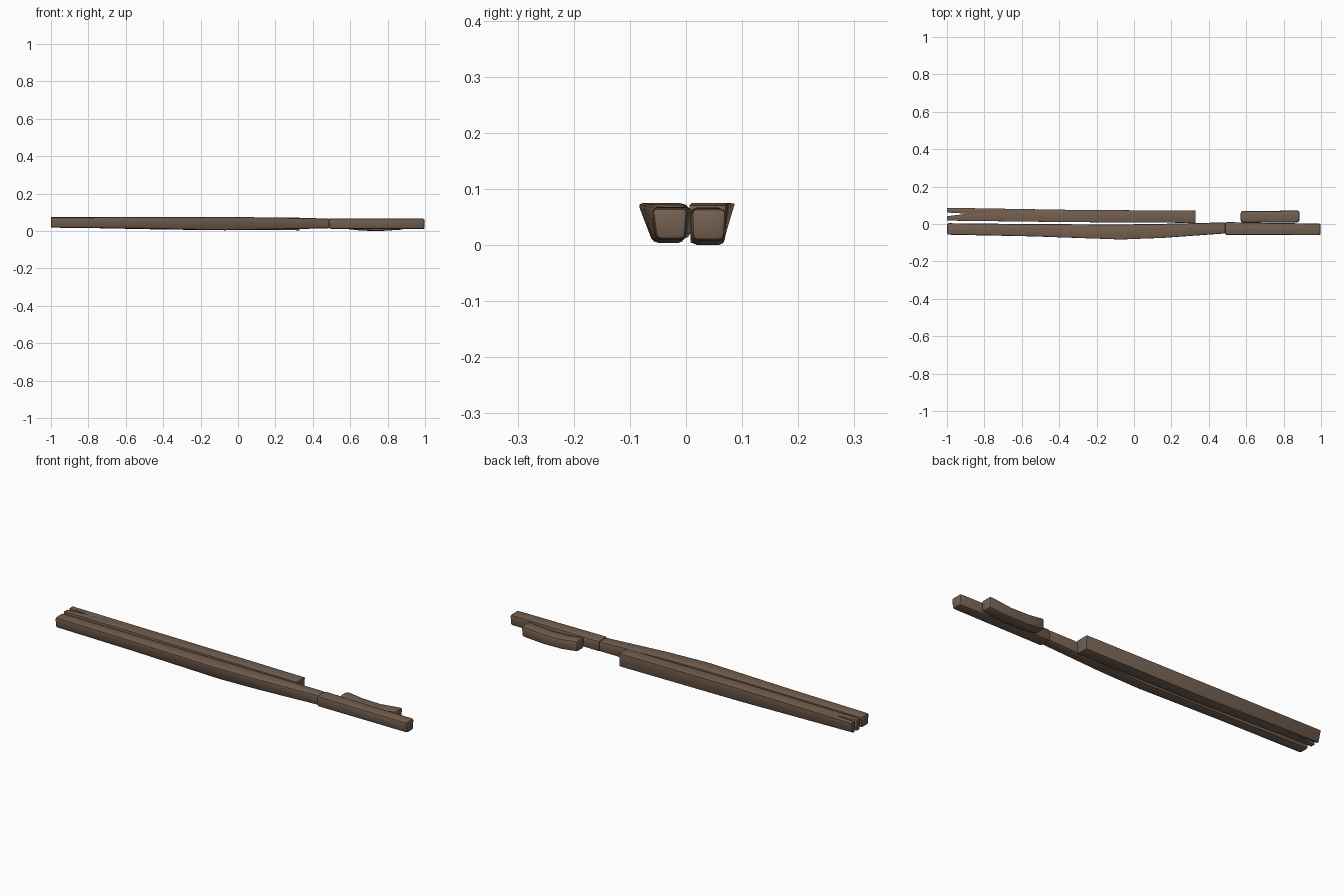
import bpy, bmesh, math

if "Cube" in bpy.data.objects:
    bpy.data.objects.remove(bpy.data.objects["Cube"])

wood = bpy.data.materials.new("weathered_brown_wood")
wood.diffuse_color = (0.175, 0.117, 0.082, 1)
wood.use_nodes = True
wood.node_tree.nodes["Principled BSDF"].inputs["Base Color"].default_value = wood.diffuse_color


def loft(name, sections):
    """Skin rings of (x, y_low, y_high, z_low, z_high, front_lean, back_lean).
    The leans pull the bottom corners inward."""
    bm = bmesh.new()
    rings = []
    for x, y0, y1, z0, z1, a, b in sections:
        pts = [(y0 + a, z0), (y1 - b, z0), (y1, z1), (y0, z1)]
        rings.append([bm.verts.new((x, y, z)) for y, z in pts])
    for r, s in zip(rings, rings[1:]):
        for i in range(4):
            j = (i + 1) % 4
            bm.faces.new((r[i], r[j], s[j], s[i]))
    bm.faces.new(rings[0][::-1])
    bm.faces.new(rings[-1])
    bmesh.ops.recalc_face_normals(bm, faces=bm.faces)
    me = bpy.data.meshes.new(name)
    bm.to_mesh(me)
    bm.free()
    me.materials.append(wood)
    ob = bpy.data.objects.new(name, me)
    bpy.context.collection.objects.link(ob)
    return ob


def finish(ob, width):
    """Worn, rounded edges and smooth shading."""
    bev = ob.modifiers.new("worn_edges", 'BEVEL')
    bev.width = width
    bev.segments = 2
    bev.limit_method = 'ANGLE'
    bev.angle_limit = math.radians(35)
    bpy.ops.object.select_all(action='DESELECT')
    ob.select_set(True)
    bpy.context.view_layer.objects.active = ob
    for m in list(ob.modifiers):
        bpy.ops.object.modifier_apply(modifier=m.name)
    bpy.ops.object.shade_smooth_by_angle(angle=math.radians(30))


# long front plank, bowed outward in the middle
front = loft("front_plank", [
    (-1.00, -0.058, 0.005, 0.018, 0.073, 0.006, 0.004),
    (-0.55, -0.068, 0.000, 0.013, 0.074, 0.014, 0.004),
    (-0.07, -0.086, -0.002, 0.004, 0.075, 0.027, 0.002),
    (0.15, -0.077, 0.001, 0.008, 0.073, 0.018, 0.002),
    (0.49, -0.051, 0.009, 0.014, 0.067, 0.004, 0.002)])
finish(front, 0.009)

# short plank continuing the front one
end = loft("front_end_plank", [
    (0.487, -0.060, 0.011, 0.012, 0.068, 0.004, 0.004),
    (0.75, -0.060, 0.006, 0.012, 0.067, 0.004, 0.004),
    (0.998, -0.061, 0.003, 0.010, 0.066, 0.008, 0.004)])
finish(end, 0.009)

# long back plank with a split at its left end
back = loft("back_plank", [
    (-1.00, 0.018, 0.087, 0.020, 0.074, 0.004, 0.016),
    (-0.35, 0.010, 0.076, 0.007, 0.075, 0.002, 0.008),
    (0.33, 0.006, 0.071, 0.004, 0.071, 0.002, 0.004)])
split = loft("split_cutter", [
    (-1.03, 0.041, 0.064, -0.05, 0.15, 0, 0),
    (-0.98, 0.044, 0.060, -0.05, 0.15, 0, 0),
    (-0.90, 0.054, 0.056, -0.05, 0.15, 0, 0)])
split.hide_render = True
cut = back.modifiers.new("split", 'BOOLEAN')
cut.operation = 'DIFFERENCE'
cut.solver = 'EXACT'
cut.object = split
finish(back, 0.010)
bpy.data.objects.remove(split)

# short broken piece behind, sagging in the middle
piece = loft("back_short_piece", [
    (0.570, 0.008, 0.069, 0.012, 0.068, 0.002, 0.002),
    (0.66, 0.007, 0.071, 0.002, 0.056, 0.002, 0.002),
    (0.76, 0.007, 0.071, 0.000, 0.054, 0.002, 0.002),
    (0.885, 0.009, 0.073, 0.008, 0.066, 0.002, 0.004)])
finish(piece, 0.011)
